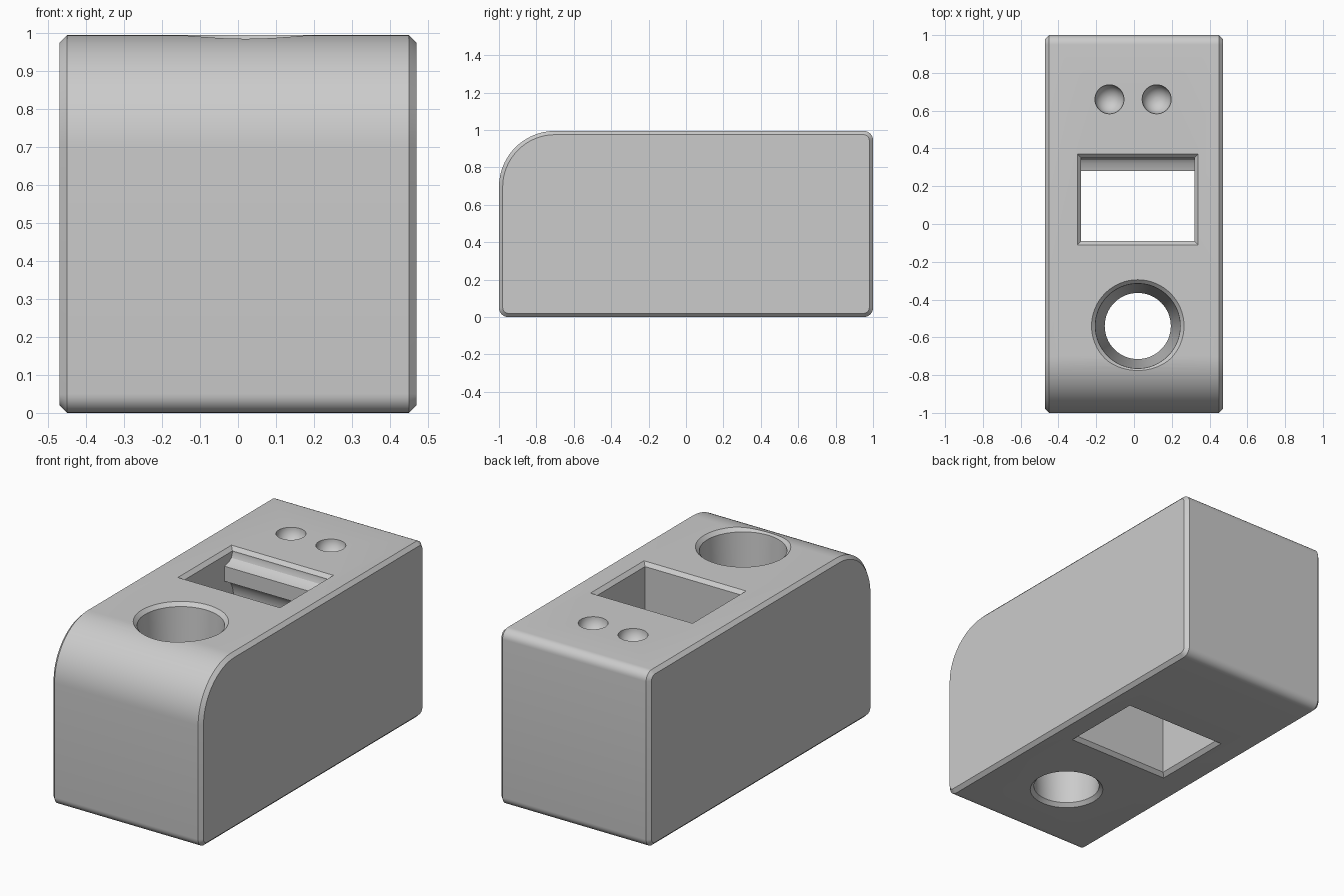
import bpy, bmesh, math

if "Cube" in bpy.data.objects:
    bpy.data.objects.remove(bpy.data.objects["Cube"], do_unlink=True)

grey = bpy.data.materials.new("plain grey")
grey.use_nodes = True
grey.diffuse_color = (0.6, 0.6, 0.6, 1)
grey.node_tree.nodes["Principled BSDF"].inputs["Base Color"].default_value = (0.6, 0.6, 0.6, 1)


def loft(name, rings):
    """Closed solid skinned through rings of equal point count."""
    bm = bmesh.new()
    loops = [[bm.verts.new(p) for p in ring] for ring in rings]
    n = len(loops[0])
    for a, b in zip(loops, loops[1:]):
        for i in range(n):
            j = (i + 1) % n
            bm.faces.new((a[i], a[j], b[j], b[i]))
    bm.faces.new(loops[0])
    bm.faces.new(loops[-1])
    bmesh.ops.recalc_face_normals(bm, faces=bm.faces)
    mesh = bpy.data.meshes.new(name)
    bm.to_mesh(mesh)
    bm.free()
    obj = bpy.data.objects.new(name, mesh)
    bpy.context.collection.objects.link(obj)
    mesh.materials.append(grey)
    return obj


def rounded_profile(x, inset):
    """Side outline: three small corners and one large front top corner."""
    ring = []
    corners = [(0.95, 0.945, 0.05), (-0.70, 0.695, 0.30), (-0.95, 0.05, 0.05), (0.95, 0.05, 0.05)]
    for q, (cy, cz, r) in enumerate(corners):
        steps = 24 if r > 0.1 else 8
        for i in range(steps + 1):
            a = math.pi / 2 * (q + i / steps)
            ring.append((x, cy + (r - inset) * math.cos(a), cz + (r - inset) * math.sin(a)))
    return ring


def circle(x, y, z, r, n=64):
    return [(x + r * math.cos(2 * math.pi * i / n), y + r * math.sin(2 * math.pi * i / n), z)
            for i in range(n)]


def rectangle(z, grow, back):
    x0, x1, y0, y1 = -0.28 - grow, 0.32 + grow, -0.09 - grow, back + grow
    return [(x0, y0, z), (x1, y0, z), (x1, y1, z), (x0, y1, z)]


# Body block with chamfered side rims
H, C = 0.995, 0.02
body = loft("body", [rounded_profile(-0.47, C), rounded_profile(-0.45, 0),
                     rounded_profile(0.45, 0), rounded_profile(0.47, C)])
cutters = []

# Tapered round hole, chamfered at both ends
hole = [(-0.01, 0.205), (C, 0.175), (H - C, 0.225), (H + 0.01, 0.255)]
cutters.append(loft("round_hole_cutter", [circle(0.02, -0.54, z, r) for z, r in hole]))

# Window: snap ridge, curved undercut and sloping shelf on its back wall
back_wall = [(0.35, 1.1), (0.35, 0.965), (0.34, 0.94), (0.32, 0.925), (0.28, 0.915), (0.28, 0.83)]
for i in range(1, 9):
    a = math.pi / 2 * i / 8
    back_wall.append((0.28 + 0.08 * math.sin(a), 0.71 + 0.12 * math.cos(a)))
back_wall += [(0.35, 0.66), (0.32, 0.61), (0.28, 0.58), (0.28, 0.18), (0.35, 0.10), (0.35, -0.1)]
outline = [(-0.09, -0.1), (-0.09, 1.1)] + back_wall
cutters.append(loft("window_cutter", [[(x, y, z) for y, z in outline] for x in (-0.28, 0.32)]))

# Chamfers around the window openings
cutters.append(loft("window_top_chamfer_cutter",
                    [rectangle(H - 0.03, -0.01, 0.35), rectangle(H + 0.01, 0.03, 0.35)]))
cutters.append(loft("window_bottom_chamfer_cutter",
                    [rectangle(0.03, -0.01, 0.35), rectangle(-0.01, 0.03, 0.35)]))

# Pair of round dimples
for x in (-0.13, 0.12):
    rings = []
    for i in range(1, 24):
        a = math.pi * i / 24
        rings.append(circle(x, 0.66, H - 0.077 * math.cos(a), 0.077 * math.sin(a), 40))
    cutters.append(loft("dimple_cutter", rings))

# Cut all openings and bake the result
for cutter in cutters:
    cutter.hide_render = True
    mod = body.modifiers.new(cutter.name, "BOOLEAN")
    mod.operation = "DIFFERENCE"
    mod.solver = "EXACT"
    mod.object = cutter
bpy.context.view_layer.update()
baked = bpy.data.meshes.new_from_object(body.evaluated_get(bpy.context.evaluated_depsgraph_get()))
body.modifiers.clear()
body.data = baked
for cutter in cutters:
    bpy.data.objects.remove(cutter, do_unlink=True)

bpy.context.view_layer.objects.active = body
body.select_set(True)
bpy.ops.object.shade_smooth_by_angle(angle=math.radians(30))
